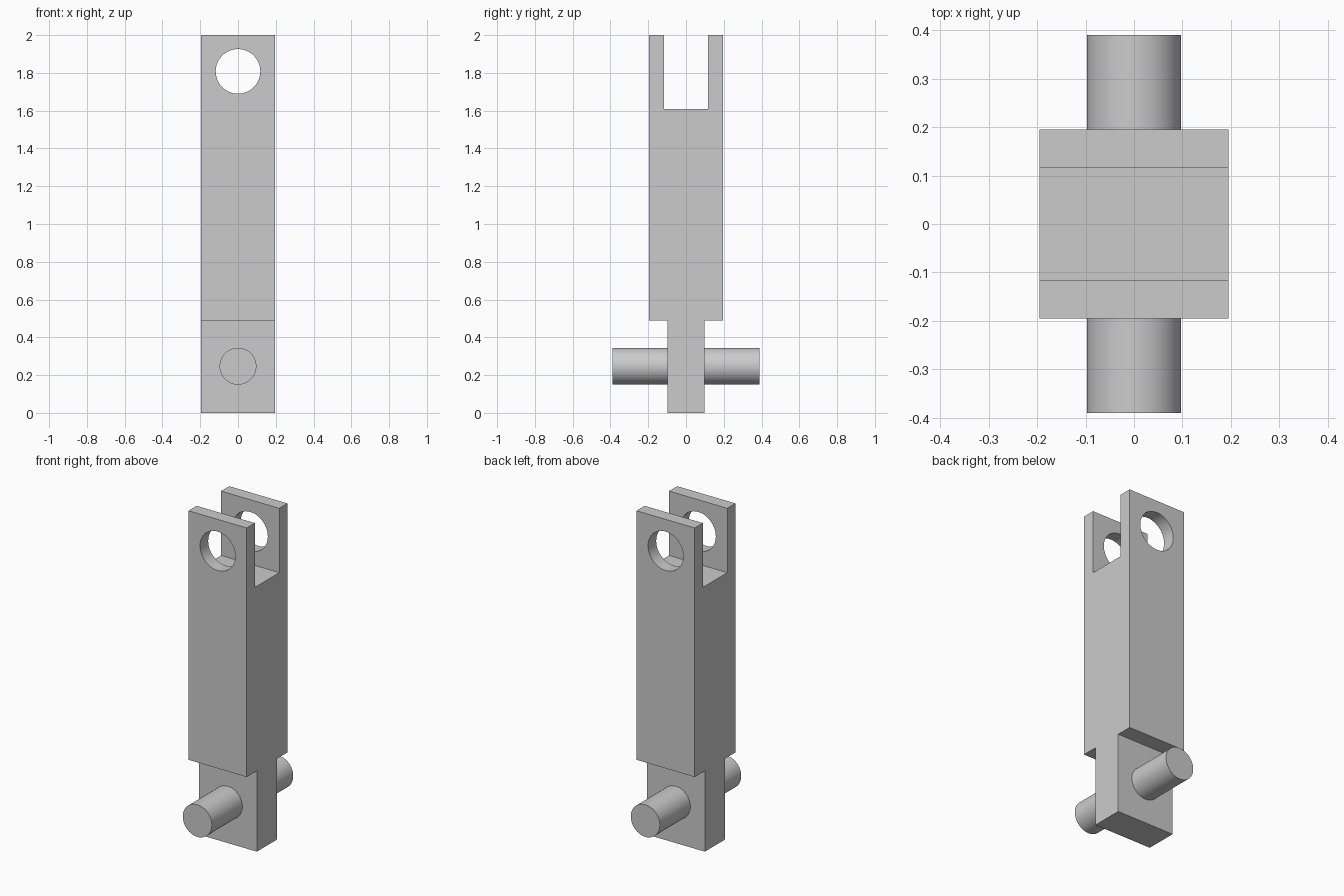
import bpy, bmesh, math

cube = bpy.data.objects.get("Cube")
if cube:
    bpy.data.objects.remove(cube, do_unlink=True)

grey = bpy.data.materials.new("plain_grey")
grey.use_nodes = True
colour = (0.6, 0.6, 0.6, 1)
grey.diffuse_color = colour
grey.node_tree.nodes["Principled BSDF"].inputs["Base Color"].default_value = colour

HALF = 0.195        # half width of the bar
SLOT = 0.117        # half width of the fork slot
TONGUE = 0.0975     # half thickness of the lower tongue
SHOULDER, SLOT_FLOOR, TOP = 0.49, 1.61, 2.0


def rod(name, radius, length, z):
    """Round rod lying along the y axis."""
    bpy.ops.mesh.primitive_cylinder_add(
        vertices=64, radius=radius, depth=length,
        location=(0, 0, z), rotation=(math.pi / 2, 0, 0))
    obj = bpy.context.object
    obj.name = name
    obj.data.materials.append(grey)
    bpy.ops.object.shade_smooth_by_angle(angle=math.radians(30))
    return obj


# Link body: mirrored side profile extruded across the width
half_profile = [(TONGUE, 0), (TONGUE, SHOULDER), (HALF, SHOULDER),
                (HALF, TOP), (SLOT, TOP), (SLOT, SLOT_FLOOR)]
profile = half_profile + [(-y, z) for y, z in reversed(half_profile)]
bm = bmesh.new()
face = bm.faces.new([bm.verts.new((-HALF, y, z)) for y, z in profile])
extruded = bmesh.ops.extrude_face_region(bm, geom=[face])["geom"]
bmesh.ops.translate(bm, vec=(2 * HALF, 0, 0),
                    verts=[v for v in extruded if isinstance(v, bmesh.types.BMVert)])
bmesh.ops.recalc_face_normals(bm, faces=bm.faces)
mesh = bpy.data.meshes.new("link_body")
bm.to_mesh(mesh)
bm.free()
mesh.materials.append(grey)
body = bpy.data.objects.new("link_body", mesh)
bpy.context.collection.objects.link(body)

# Round hole through both fork arms
cutter = rod("fork_hole_cutter", 0.118, 1, 1.808)
cut = body.modifiers.new("fork_hole", "BOOLEAN")
cut.operation = "DIFFERENCE"
cut.solver = "EXACT"
cut.object = cutter
cutter.hide_render = True
cutter.hide_set(True)

# Hinge pin through the tongue
rod("hinge_pin", 0.0975, 0.78, 0.247)
